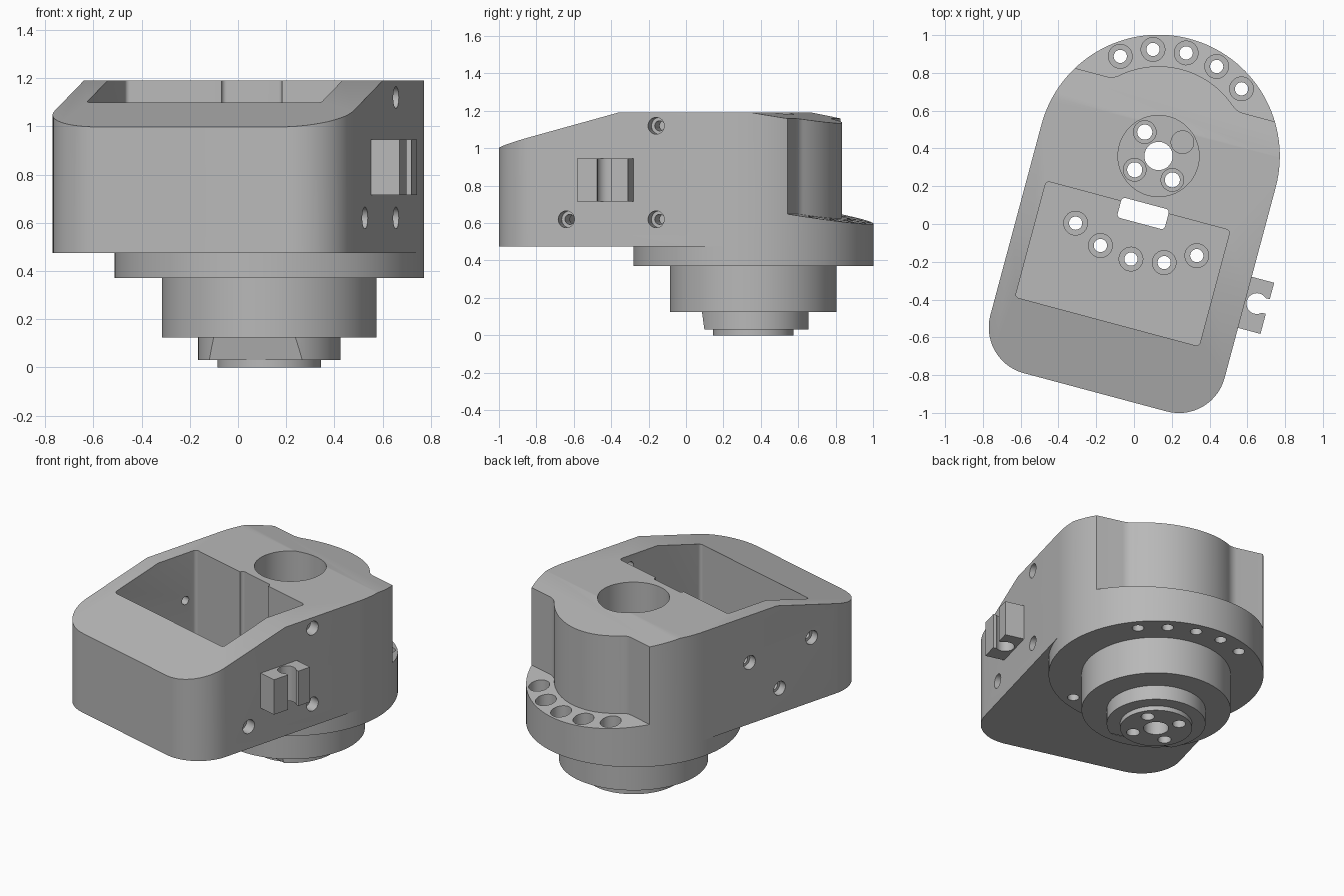
import bpy, bmesh, math
from mathutils import Matrix

if "Cube" in bpy.data.objects:
    bpy.data.objects.remove(bpy.data.objects["Cube"], do_unlink=True)

# Local frame: hub axis at the origin, front wall toward -y
FRAME = Matrix.Translation((0.13, 0.36, 0)) @ Matrix.Rotation(math.radians(-15), 4, 'Z')
R = 0.642          # flange radius and half width of the housing
FLOOR = 0.475      # underside of the housing
BACK_SLOPE = math.tan(math.radians(10))
FRONT_SLOPE = math.tan(math.radians(15))

grey = bpy.data.materials.new("plain grey")
grey.use_nodes = True
grey.diffuse_color = (0.48, 0.48, 0.48, 1)
grey.node_tree.nodes["Principled BSDF"].inputs["Base Color"].default_value = (0.48, 0.48, 0.48, 1)


def arc(cx, cy, r, a0, a1, n):
    angles = [math.radians(a0 + (a1 - a0) * i / n) for i in range(n + 1)]
    return [(cx + r * math.cos(a), cy + r * math.sin(a)) for a in angles]


def circle(cx, cy, r, n=32):
    return arc(cx, cy, r, 0, 360, n)[:-1]


def rounded_box(x0, x1, y0, y1, r):
    return (arc(x1 - r, y1 - r, r, 0, 90, 5) + arc(x0 + r, y1 - r, r, 90, 180, 5)
            + arc(x0 + r, y0 + r, r, 180, 270, 5) + arc(x1 - r, y0 + r, r, 270, 360, 5))


def make_object(name, bm):
    bmesh.ops.recalc_face_normals(bm, faces=bm.faces[:])
    mesh = bpy.data.meshes.new(name)
    bm.to_mesh(mesh)
    bm.free()
    mesh.materials.append(grey)
    obj = bpy.data.objects.new(name, mesh)
    bpy.context.collection.objects.link(obj)
    return obj


def prism(name, points, lo, hi, axis='Z'):
    """Extrude an outline: (x, y) along Z, or (y, z) along X."""
    place = (lambda p, h: (p[0], p[1], h)) if axis == 'Z' else (lambda p, h: (h, p[0], p[1]))
    bm = bmesh.new()
    face = bm.faces.new([bm.verts.new(place(p, lo)) for p in points])
    top = bmesh.ops.extrude_face_region(bm, geom=[face])["geom"]
    shift = (0, 0, hi - lo) if axis == 'Z' else (hi - lo, 0, 0)
    bmesh.ops.translate(bm, vec=shift, verts=[v for v in top if isinstance(v, bmesh.types.BMVert)])
    return make_object(name, bm)


def lathe(name, profile, n):
    bm = bmesh.new()
    verts = [bm.verts.new((r, 0, z)) for r, z in profile]
    edges = [bm.edges.new(pair) for pair in zip(verts, verts[1:])]
    bmesh.ops.spin(bm, geom=verts + edges, cent=(0, 0, 0), axis=(0, 0, 1),
                   angle=math.tau, steps=n, use_merge=True)
    bmesh.ops.remove_doubles(bm, verts=bm.verts[:], dist=0.0001)
    return make_object(name, bm)


def boolean(obj, tool, operation='DIFFERENCE'):
    mod = obj.modifiers.new("cut", 'BOOLEAN')
    mod.operation, mod.solver, mod.object = operation, 'EXACT', tool
    bpy.context.view_layer.update()
    result = bpy.data.meshes.new_from_object(obj.evaluated_get(bpy.context.evaluated_depsgraph_get()))
    obj.modifiers.clear()
    obj.data = result


def discard(tool):
    bpy.data.objects.remove(tool, do_unlink=True)


# Housing: round back, rounded front corners, sloped roof
plan = (arc(0, 0, R, 0, 180, 64) + arc(-R + 0.25, -1.045, 0.25, 180, 270, 14)
        + arc(R - 0.25, -1.045, 0.25, 270, 360, 14))
housing = prism("housing", plan, FLOOR, 1.4)
roof = prism("roof_cutter", [(-1.5, 1.19 - 0.922 * FRONT_SLOPE), (-0.578, 1.19), (0.16, 1.19),
                             (0.8, 1.19 - 0.64 * BACK_SLOPE), (0.8, 0.3), (-1.5, 0.3)], -1, 1, 'X')
boolean(housing, roof, 'INTERSECT')
discard(roof)

# Rear ledge: straight shoulders filleted into a round boss
t = math.degrees(math.atan2(0.435, 0.376))
shoulder = ([(-0.8, 0.335)] + arc(-0.376, 0.435, 0.1, -90, -t, 8)
            + arc(0, 0, 0.475, 180 - t, t, 32)[1:-1]
            + arc(0.376, 0.435, 0.1, t - 180, -90, 8) + [(0.8, 0.335), (0.8, 0.8), (-0.8, 0.8)])
ledge = prism("ledge_cutter", shoulder, 0.3, 1.4)
slope = prism("slope_cutter", [(0.1, 0.65 + 0.225 * BACK_SLOPE), (0.9, 0.65 - 0.575 * BACK_SLOPE),
                               (0.9, 1.5), (0.1, 1.5)], -1, 1, 'X')
boolean(ledge, slope, 'INTERSECT')
discard(slope)
boolean(housing, ledge)
discard(ledge)

# Flange, hub, collar and pilot turned as one stepped piece
hub = lathe("stepped_hub", [(0, 0), (0.215, 0), (0.215, 0.03), (0.295, 0.03), (0.295, 0.125),
                            (0.445, 0.125), (0.445, 0.37), (R, 0.37), (R, FLOOR), (0, FLOOR)], 128)

# Openings shared by the housing and the hub
both = [
    prism("bore", circle(0, 0, 0.215, 64), 0.12, 1.5),
    prism("shaft_hole", circle(0, 0, 0.075), -0.1, 0.2),
    prism("cable_slot", rounded_box(-0.13, 0.13, -0.37, -0.26, 0.02), -0.1, 1.5),
]
hub_only = [prism("collar_flat", [(-0.4, 0.02), (-0.215, 0.02), (-0.237, 0.124), (-0.4, 0.124)],
                  -0.4, 0.4, 'X')]
for a in (45, 135, 225, 315):
    x, y = 0.146 * math.cos(math.radians(a)), 0.146 * math.sin(math.radians(a))
    hub_only += [prism("hub_hole", circle(x, y, 0.04), -0.1, 0.2),
                 prism("hub_counterbore", circle(x, y, 0.06), 0.07, 0.2)]
for a in (54, 72, 90, 108, 126):
    for side in (1, -1):
        x, y = 0.565 * math.cos(math.radians(a)), side * 0.565 * math.sin(math.radians(a))
        both += [prism("flange_hole", circle(x, y, 0.035), 0.3, 0.9),
                 prism("flange_counterbore", circle(x, y, 0.063), 0.45, 0.9)]

# Pocket and side screw holes of the housing
housing_only = [prism("pocket", rounded_box(-0.54, 0.468, -0.918, -0.282, 0.02), 0.53, 1.5)]
right_row = [(-0.366, 1.12), (-0.366, 0.62), (-0.863, 0.62)]
left_row = [(-0.85, 0.9), (-0.366, 0.88), (-0.6, 0.64)]
for row, inner, seat, outer in ((right_row, 0.4, 0.57, 0.7), (left_row, -0.5, -0.59, -0.7)):
    for y, z in row:
        housing_only += [prism("side_hole", circle(y, z, 0.027), inner, outer, 'X'),
                         prism("side_counterbore", circle(y, z, 0.045), seat, outer, 'X')]

for obj, tools in ((housing, both + housing_only), (hub, both + hub_only)):
    for tool in tools:
        boolean(obj, tool)
for tool in both + housing_only + hub_only:
    discard(tool)

# Cable clip on the side wall, open outward
clip_outline = ([(0.63, -0.49), (0.765, -0.49), (0.765, -0.58)]
                + arc(0.705, -0.62, 0.055, 46.7, 313.3, 24)
                + [(0.765, -0.66), (0.765, -0.77), (0.63, -0.77)])
clip = prism("cable_clip", clip_outline, 0.715, 0.945)

# Place and shade
for obj in (housing, hub, clip):
    obj.data.transform(FRAME)
    bpy.ops.object.select_all(action='DESELECT')
    obj.select_set(True)
    bpy.context.view_layer.objects.active = obj
    bpy.ops.object.shade_smooth_by_angle(angle=math.radians(25))
